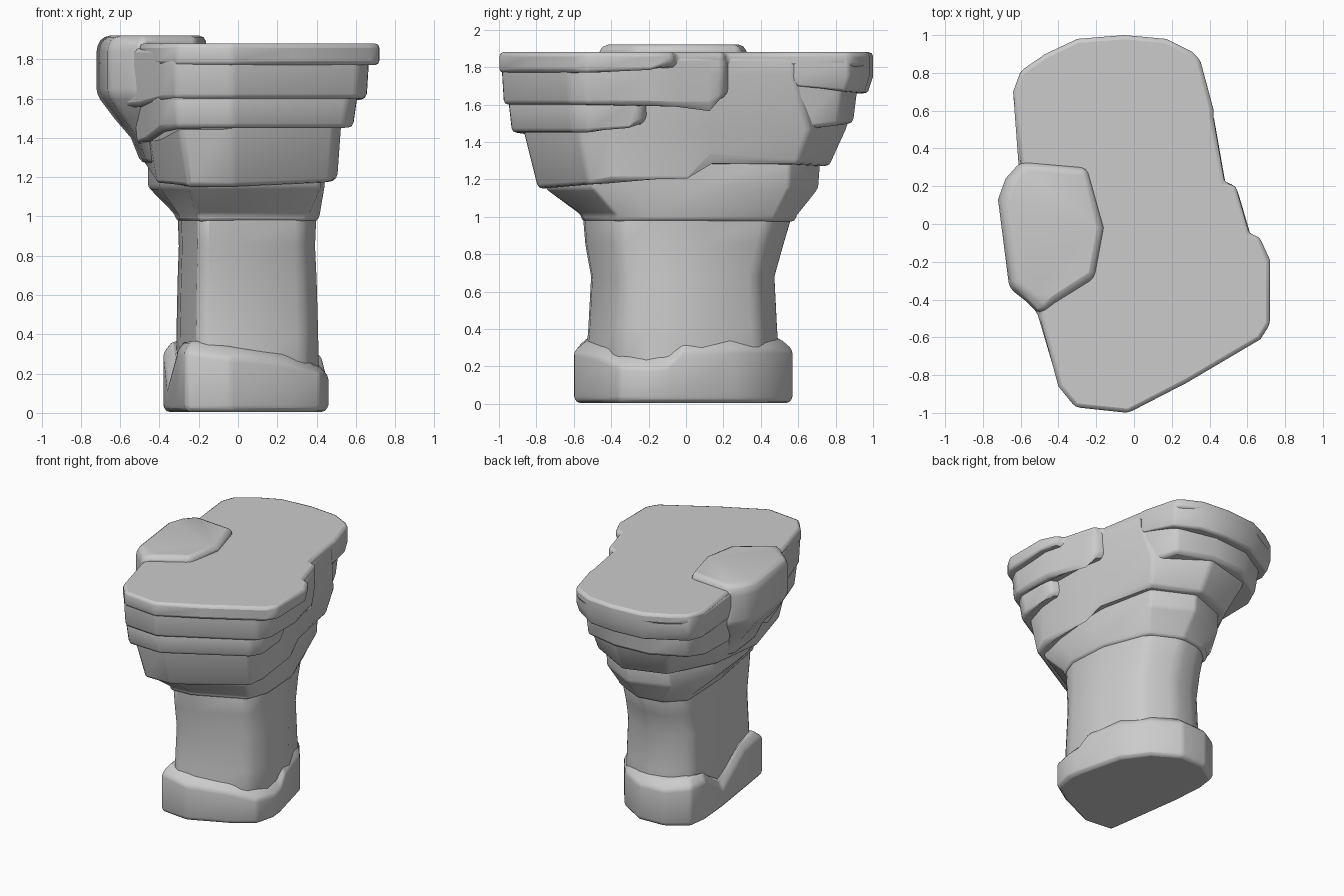
import bpy, bmesh, math


def ring(pts, z, sx=1.0, sy=1.0, dx=0.0, dy=0.0):
    """Outline -> 3D ring; z is one height or one height per point."""
    zs = z if isinstance(z, list) else [z] * len(pts)
    return [(x * sx + dx, y * sy + dy, h) for (x, y), h in zip(pts, zs)]


def loft(name, rings, bevel=0.025):
    """Closed solid through rings, with softened edges."""
    bm = bmesh.new()
    rows = [[bm.verts.new(p) for p in r] for r in rings]
    n = len(rows[0])
    for a, b in zip(rows, rows[1:]):
        for i in range(n):
            j = (i + 1) % n
            bm.faces.new((a[i], a[j], b[j], b[i]))
    bm.faces.new(rows[0][::-1])
    bm.faces.new(rows[-1])
    bmesh.ops.recalc_face_normals(bm, faces=bm.faces)
    me = bpy.data.meshes.new(name)
    bm.to_mesh(me)
    bm.free()
    ob = bpy.data.objects.new(name, me)
    bpy.context.collection.objects.link(ob)
    mod = ob.modifiers.new("soft_edges", 'BEVEL')
    mod.width = bevel
    mod.segments = 2
    mod.limit_method = 'ANGLE'
    mod.angle_limit = math.radians(28)
    bpy.context.view_layer.objects.active = ob
    ob.select_set(True)
    bpy.ops.object.shade_smooth_by_angle(angle=math.radians(60))
    ob.select_set(False)
    return ob


# Foot with an uneven top edge and a flat left side
foot = [(-.27, -.575), (-.04, -.6), (.25, -.47), (.42, -.36), (.46, -.2), (.45, -.1), (.43, -.02),
        (.36, .26), (.22, .45), (.02, .57), (-.2, .56), (-.36, .45), (-.38, .3), (-.36, .05),
        (-.31, -.3)]
foot_z = [.31, .28, .25, .2, .19, .2, .28, .29, .29, .29, .29, .31, .31, .13, .31]
foot_top = [z + .06 for z in foot_z]
loft("foot", [ring(foot, .005, .97, .98), ring(foot, .04), ring(foot, foot_z),
              ring(foot, foot_top, .87, .88)], .02)

# Waisted column
col = [(-.2, -.51), (-.02, -.5), (.34, -.35), (.4, -.2), (.38, .08), (.25, .38),
       (.02, .48), (-.18, .45), (-.31, .34), (-.29, -.05)]
loft("column", [ring(col, .15, 1.03, 1.07), ring(col, .4, 1.02, 1.03), ring(col, .68),
                ring(col, .85, .98, 1.08, 0, .01), ring(col, 1.03, 1, 1.15, 0, .03)], .05)

# Flaring neck
neck = [(-.25, -.75), (-.03, -.75), (.42, -.5), (.44, -.3), (.41, .05), (.31, .55),
        (.02, .71), (-.28, .6), (-.46, .3), (-.4, -.2)]
loft("neck", [ring(col, .975, 1.01, 1.15, 0, .03), ring(col, 1.01, 1.04, 1.17, 0, .035),
              ring(neck, 1.15), ring(neck, 1.35, 1.0, 1.02)], .03)

# Main head, whose lower edge steps up on the right
head = [(-.26, -.79), (-.03, -.79), (.47, -.52), (.505, -.4), (.455, .01), (.43, .13), (.35, .6),
        (.02, .77), (-.3, .66), (-.48, .3), (-.41, -.3)]
head_z = [1.15, 1.15, 1.17, 1.19, 1.19, 1.31, 1.28, 1.27, 1.27, 1.27, 1.16]
head_mid = [(-.3, -.87), (-.03, -.87), (.49, -.58), (.525, -.4), (.49, .01), (.46, .13), (.38, .66),
            (.0, .86), (-.37, .77), (-.55, .3), (-.46, -.35)]
head_top = [(-.32, -.88), (-.03, -.89), (.54, -.58), (.56, -.4), (.53, .01), (.487, .2), (.42, .58),
            (.0, .95), (-.45, .83), (-.6, .3), (-.48, -.4)]
loft("head", [ring(head, head_z), ring(head_mid, 1.47), ring(head_top, 1.76),
              ring(head_top, 1.86)])

# Front ledges, stepping outward and ending along the right side
lower = [(-.32, -.94), (-.03, -.95), (.56, -.62), (.61, -.53), (.6, -.31), (.59, -.24), (.5, -.2),
         (-.3, -.2), (-.54, -.28), (-.49, -.47), (-.41, -.8)]
lower_z = [1.45, 1.45, 1.45, 1.45, 1.46, 1.51, 1.52, 1.45, 1.36, 1.38, 1.44]
loft("lower_front_ledge", [ring(lower, lower_z, .96, .98), ring(lower, 1.62)])
upper = [(-.32, -.96), (-.03, -.985), (.61, -.63), (.665, -.53), (.66, -.2), (.615, -.05),
         (.565, .12), (.54, .2), (.47, .23), (-.3, .2), (-.64, -.28), (-.51, -.48), (-.4, -.85)]
upper_z = [1.6, 1.6, 1.6, 1.6, 1.595, 1.59, 1.59, 1.64, 1.66, 1.6, 1.55, 1.56, 1.59]
loft("upper_front_ledge", [ring(upper, upper_z, .985, .99), ring(upper, 1.76),
                           ring(upper, 1.86)])

# Back ledges
back_low = [(.425, .25), (.4, .62), (.3, .84), (.0, .92), (-.3, .9), (-.55, .75), (-.61, .6),
            (-.59, .25), (0, .25)]
back_low_z = [1.43, 1.46, 1.49, 1.5, 1.5, 1.49, 1.47, 1.45, 1.43]
loft("lower_back_ledge", [ring(back_low, back_low_z, .95, .97), ring(back_low, 1.72)])
back_lip = [(.3, .56), (.42, .57), (.42, .61), (.35, .87), (.17, .98), (-.05, 1), (-.3, .98),
            (-.6, .81), (-.64, .7), (-.61, .3), (0, .3)]
lip_z = [1.72, 1.72, 1.69, 1.67, 1.66, 1.66, 1.66, 1.66, 1.66, 1.66, 1.7]
loft("back_lip", [ring(back_lip, lip_z, .97, .95, 0, .02), ring(back_lip, 1.75),
                  ring(back_lip, 1.86)], .015)

# Top slab
slab = [(-.4, -.86), (-.31, -.97), (-.03, -1), (.28, -.84), (.67, -.61), (.72, -.53), (.72, -.19),
        (.665, -.07), (.61, -.05), (.54, .2), (.48, .22), (.42, .57), (.42, .61), (.35, .87),
        (.31, .91), (.17, .98), (-.05, 1), (-.3, .98), (-.47, .9), (-.6, .81), (-.64, .7),
        (-.6, .33), (-.5, 0), (-.5, -.49)]
slab_z = [1.77] * 6 + [1.775, 1.82] + [1.8] * 15 + [1.77]
loft("top_slab", [ring(slab, slab_z), ring(slab, 1.88)], .022)

# Bulge on the left, capped by a raised plate
bulge = [(-.5, -.48), (-.57, -.41), (-.66, -.34), (-.72, .13), (-.68, .24), (-.6, .33),
         (-.25, .3), (-.16, -.02), (-.21, -.29), (-.42, -.42)]
loft("left_bulge", [ring(bulge, 1.27, .56, .6, -.09), ring(bulge, 1.4, .66, .75, -.07),
                    ring(bulge, 1.5, .82, .88, -.04), ring(bulge, 1.62), ring(bulge, 1.87),
                    ring(bulge, 1.92, .92, .95, -.02)], .03)
